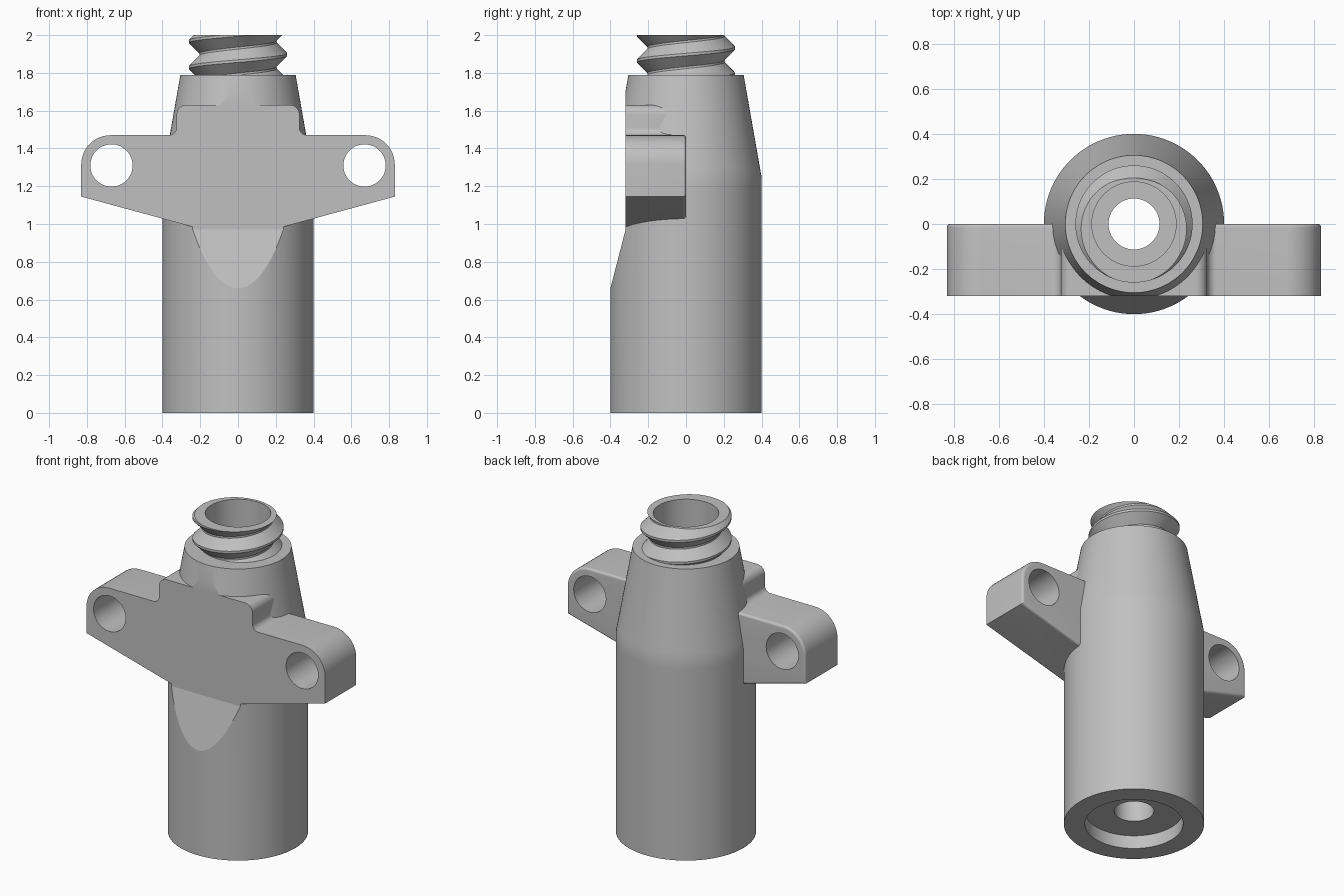
import bpy, bmesh, math
from mathutils import Vector

cube = bpy.data.objects.get("Cube")
if cube:
    bpy.data.objects.remove(cube, do_unlink=True)

SEGS = 96
grey = bpy.data.materials.new("plain grey")
grey.use_nodes = True
colour = (0.53, 0.53, 0.53, 1)
grey.diffuse_color = colour
grey.node_tree.nodes["Principled BSDF"].inputs["Base Color"].default_value = colour


def make(name, bm):
    mesh = bpy.data.meshes.new(name)
    bm.to_mesh(mesh)
    bm.free()
    mesh.materials.append(grey)
    ob = bpy.data.objects.new(name, mesh)
    bpy.context.collection.objects.link(ob)
    return ob


def activate(ob):
    bpy.ops.object.select_all(action='DESELECT')
    ob.select_set(True)
    bpy.context.view_layer.objects.active = ob


def lathe(name, profile):
    """Closed solid from (radius, z) points listed bottom to top."""
    bm = bmesh.new()
    rings = []
    for r, z in profile:
        angles = [2 * math.pi * i / SEGS for i in range(SEGS)]
        rings.append([bm.verts.new((r * math.cos(a), r * math.sin(a), z)) for a in angles])
    for low, high in zip(rings, rings[1:]):
        for i in range(SEGS):
            j = (i + 1) % SEGS
            bm.faces.new((low[i], low[j], high[j], high[i]))
    bm.faces.new(rings[0][::-1])
    bm.faces.new(rings[-1])
    return make(name, bm)


def prism(points, offset, bevel=0):
    """Extrude a planar outline; optionally round the rim of the far cap."""
    bm = bmesh.new()
    face = bm.faces.new([bm.verts.new(p) for p in points])
    out = bmesh.ops.extrude_face_region(bm, geom=[face], use_keep_orig=True)
    moved = [g for g in out["geom"] if isinstance(g, bmesh.types.BMVert)]
    bmesh.ops.translate(bm, verts=moved, vec=offset)
    if bevel:
        cap = next(g for g in out["geom"] if isinstance(g, bmesh.types.BMFace))
        bmesh.ops.bevel(bm, geom=list(cap.edges), offset=bevel, segments=8,
                        profile=0.5, affect='EDGES', clamp_overlap=False)
    bmesh.ops.recalc_face_normals(bm, faces=bm.faces[:])
    return bm


def combine(target, tool, operation):
    mod = target.modifiers.new(operation, 'BOOLEAN')
    mod.operation = operation
    mod.solver = 'EXACT'
    mod.object = tool
    activate(target)
    bpy.ops.object.modifier_apply(modifier=mod.name)
    bpy.data.objects.remove(tool, do_unlink=True)


def arc(cx, cz, r, start, end, steps):
    angles = [math.radians(start + (end - start) * i / steps) for i in range(steps + 1)]
    return [(cx + r * math.cos(a), cz + r * math.sin(a)) for a in angles]


# Tapered barrel
body = lathe("body", [(0.4, 0), (0.4, 1.2), (0.4, 1.25), (0.391, 1.3), (0.305, 1.79)])

# Mounting flange with two ears and a raised shoulder
half = [(0.24, 0.985), (0.83, 1.145)]
half += arc(0.675, 1.315, 0.155, 0, 90, 12)
half += arc(0.365, 1.51, 0.04, 270, 180, 8)
half += arc(0.275, 1.58, 0.05, 0, 90, 10)
outline = half + [(-x, z) for x, z in reversed(half)]
flange = make("flange", prism([(x, -0.36, z) for x, z in outline], (0, 0.36, 0), 0.015))
combine(body, flange, 'UNION')

# Flat front with a sloping relief below it
relief = [(-0.32, 2.2), (-0.32, 0.97), (-0.45, 0.466), (-0.8, 0.466), (-0.8, 2.2)]
cutter = make("front_cutter", prism([(-1.2, y, z) for y, z in relief], (2.4, 0, 0)))
combine(body, cutter, 'DIFFERENCE')

# Screw holes through the ears
for side in (-1, 1):
    circle = arc(side * 0.67, 1.31, 0.112, 0, 360, 48)[:-1]
    cutter = make("hole_cutter", prism([(x, -0.6, z) for x, z in circle], (0, 0.9, 0)))
    combine(body, cutter, 'DIFFERENCE')

# Stepped central bore
bore = lathe("bore_cutter", [(0.28, -0.1), (0.28, 0.083), (0.113, 0.083),
                             (0.113, 1.4), (0.187, 1.4), (0.187, 1.9)])
combine(body, bore, 'DIFFERENCE')

# Threaded neck: a helical ridge trimmed flat at both ends
PITCH, START, INNER = 0.138, 1.69, 0.187
ridge = [(0.04, 0.205), (0.45, 0.26), (0.55, 0.26), (0.96, 0.205)]
rows = [(turn + f, r) for turn in range(-1, 3) for f, r in ridge]
bm = bmesh.new()
columns = []
for i in range(SEGS + 1):
    a = 2 * math.pi * i / SEGS
    columns.append([bm.verts.new((r * math.cos(a), r * math.sin(a),
                                  START + PITCH * (i / SEGS + t))) for t, r in rows])
for a, b in zip(columns, columns[1:]):
    for k in range(len(rows) - 1):
        bm.faces.new((a[k], b[k], b[k + 1], a[k + 1]))
bmesh.ops.remove_doubles(bm, verts=bm.verts[:], dist=0.0001)
for height, direction in ((2.0, 1), (1.78, -1)):
    bmesh.ops.bisect_plane(bm, geom=bm.verts[:] + bm.edges[:] + bm.faces[:], dist=1e-6,
                           plane_co=(0, 0, height), plane_no=(0, 0, direction),
                           clear_outer=True)
rim = [e for e in bm.edges if e.is_boundary and all(v.co.z > 1.9995 for v in e.verts)]
for drop in (0, 0.22):
    out = bmesh.ops.extrude_edge_only(bm, edges=rim)["geom"]
    rim = [g for g in out if isinstance(g, bmesh.types.BMEdge)]
    for v in (g for g in out if isinstance(g, bmesh.types.BMVert)):
        flat = Vector((v.co.x, v.co.y, 0)).normalized() * INNER
        v.co = (flat.x, flat.y, 2.0 - drop)
    rim = [e for e in rim if e.is_boundary and
           all(abs(v.co.xy.length - INNER) < 1e-4 for v in e.verts)]
bmesh.ops.recalc_face_normals(bm, faces=bm.faces[:])
top = max(bm.faces, key=lambda f: f.calc_center_median().z)
if top.normal.z < 0:
    bmesh.ops.reverse_faces(bm, faces=bm.faces[:])
neck = make("threaded_neck", bm)

for ob in (body, neck):
    activate(ob)
    bpy.ops.object.shade_smooth_by_angle(angle=math.radians(12))
